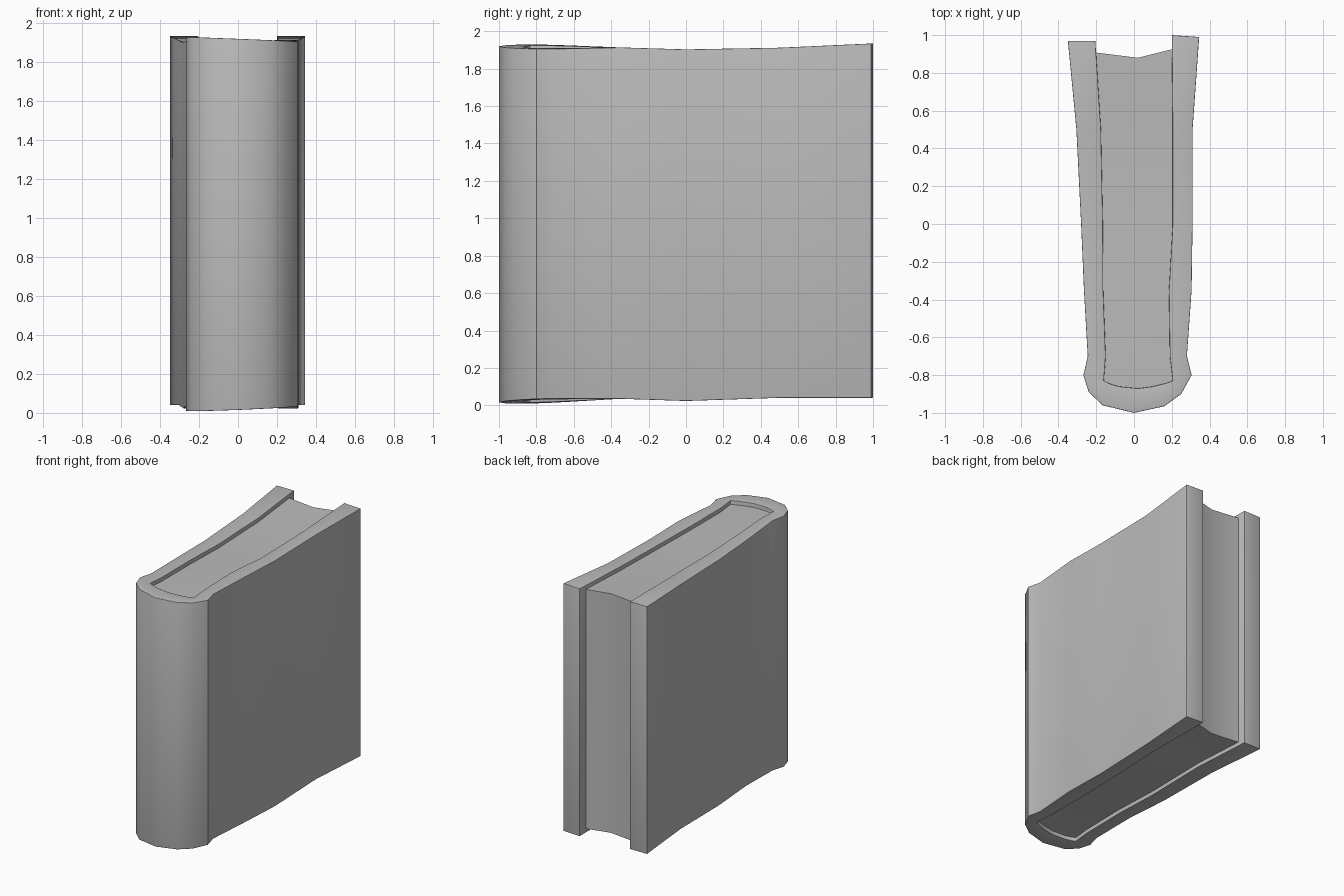
import bpy
import bmesh
import math

cube = bpy.data.objects.get("Cube")
if cube:
    bpy.data.objects.remove(cube, do_unlink=True)

grey = bpy.data.materials.new("plain grey")
grey.use_nodes = True
colour = (0.5, 0.5, 0.5, 1)
grey.diffuse_color = colour
grey.node_tree.nodes["Principled BSDF"].inputs["Base Color"].default_value = colour

# Wavy upper and lower edges, given along the depth of the book
TOP_EDGE = [(-1, 1.92), (-.4, 1.915), (.1, 1.9), (.5, 1.912), (1, 1.935)]
LOW_EDGE = [(-1, .015), (-.35, .035), (.1, .02), (.5, .04), (1, .04)]

# Board rows: depth, then outer left, inner left, inner right, outer right
BOARDS = [
    (.97, -.35, -.205, .2, .345),
    (.5, -.305, -.175, .205, .31),
    (0, -.28, -.165, .205, .31),
    (-.35, -.265, -.163, .185, .305),
    (-.7, -.245, -.15, .19, .28),
]

# Rounded spine: outer point and inner point
SPINE = [
    ((-.268, -.8), (-.16, -.83)),
    ((-.24, -.89), (-.13, -.845)),
    ((-.165, -.96), (-.08, -.86)),
    ((0, -1), (.02, -.87)),
    ((.16, -.965), (.1, -.86)),
    ((.25, -.9), (.16, -.845)),
    ((.305, -.8), (.205, -.83)),
]


def along(points, y):
    """Linear interpolation along a list of (y, z) points."""
    y = max(points[0][0], min(points[-1][0], y))
    for (y0, z0), (y1, z1) in zip(points, points[1:]):
        if y <= y1:
            return z0 + (z1 - z0) * (y - y0) / (y1 - y0)


def solid_from_rows(name, rows, recess, bevel):
    """Close a strip of plan rows between the upper and lower edges."""
    bm = bmesh.new()
    layers = []
    for edge, sign in ((LOW_EDGE, 1), (TOP_EDGE, -1)):
        layers.append([[bm.verts.new((x, y, along(edge, y) + sign * recess
                                      + sign * .04 * x * (y < -.6)))
                        for x, y in row] for row in rows])
    for layer in layers:
        for a, b in zip(layer, layer[1:]):
            for i in range(len(a) - 1):
                bm.faces.new((a[i], a[i + 1], b[i + 1], b[i]))
    # Join the outlines of both layers
    rims = []
    for layer in layers:
        rims.append(layer[0] + [r[-1] for r in layer[1:-1]]
                    + layer[-1][::-1] + [r[0] for r in layer[-2:0:-1]])
    low, high = rims
    for i in range(len(low)):
        j = (i + 1) % len(low)
        bm.faces.new((low[i], low[j], high[j], high[i]))
    bmesh.ops.recalc_face_normals(bm, faces=bm.faces)
    if bevel:
        sharp = [e for e in bm.edges if e.calc_face_angle(0) > math.radians(60)]
        bmesh.ops.bevel(bm, geom=sharp, offset=bevel, segments=3,
                        profile=.5, affect='EDGES', clamp_overlap=True)
    low_z = min(v.co.z for v in bm.verts)
    if low_z < 0:
        bmesh.ops.translate(bm, verts=bm.verts, vec=(0, 0, -low_z))
    mesh = bpy.data.meshes.new(name)
    bm.to_mesh(mesh)
    bm.free()
    mesh.materials.append(grey)
    obj = bpy.data.objects.new(name, mesh)
    bpy.context.collection.objects.link(obj)
    bpy.ops.object.select_all(action='DESELECT')
    obj.select_set(True)
    bpy.context.view_layer.objects.active = obj
    bpy.ops.object.shade_smooth_by_angle(angle=math.radians(35))
    return obj


# Cover: left board, spine and right board as one bent strip
left_board = [((a, y), (b, y)) for y, a, b, c, d in BOARDS]
right_board = [((d, y + .02 * (y > .9)), (c, y + .03 * (y > .9)))
               for y, a, b, c, d in reversed(BOARDS)]
solid_from_rows("cover", left_board + SPINE + right_board, 0, .022)

# Page block: tucked into the cover, with a hollow fore edge
page_rows = [[(-.22, .91), (.02, .88), (.22, .93)]]
for y, a, b, c, d in BOARDS[1:]:
    page_rows.append([(b - .02, y), (.02, y), (c + .02, y)])
page_rows.append([(-.18, -.88), (.02, -.9), (.22, -.88)])
solid_from_rows("pages", page_rows, .03, 0)
